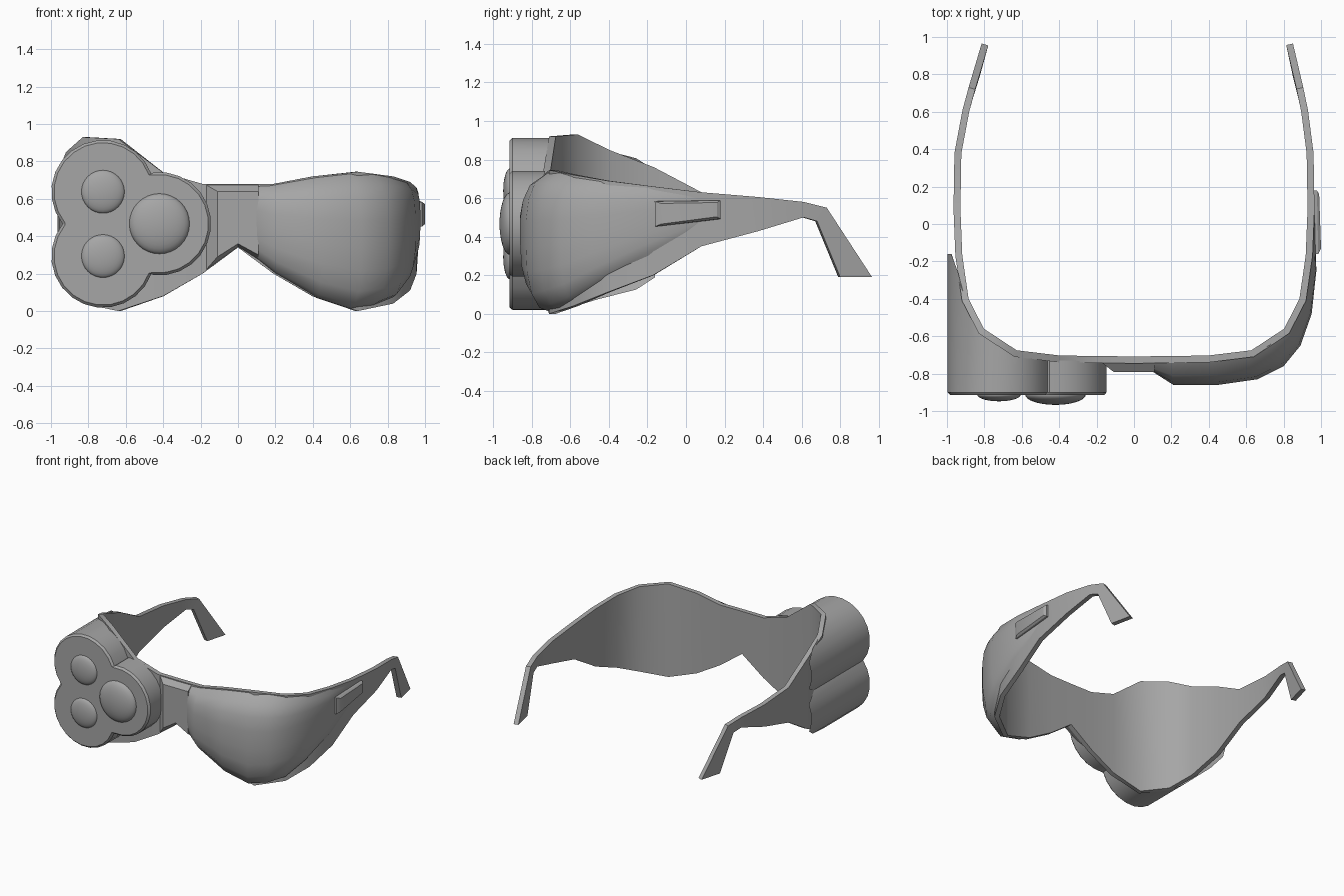
import bpy, bmesh, math
from mathutils import Vector

if "Cube" in bpy.data.objects:
    bpy.data.objects.remove(bpy.data.objects["Cube"])

grey = bpy.data.materials.new("dark_grey")
grey.diffuse_color = (.38, .38, .38, 1)
grey.use_nodes = True
grey.node_tree.nodes["Principled BSDF"].inputs["Base Color"].default_value = grey.diffuse_color

def make(name, verts, faces, angle=30, drop=()):
    """Build a mesh object; faces listed in drop are left open."""
    me = bpy.data.meshes.new(name)
    me.from_pydata(verts, [], faces)
    bm = bmesh.new()
    bm.from_mesh(me)
    bmesh.ops.recalc_face_normals(bm, faces=bm.faces)
    bm.faces.ensure_lookup_table()
    bmesh.ops.delete(bm, geom=[bm.faces[i] for i in drop], context='FACES')
    bm.to_mesh(me)
    bm.free()
    me.materials.append(grey)
    ob = bpy.data.objects.new(name, me)
    bpy.context.collection.objects.link(ob)
    bpy.ops.object.select_all(action='DESELECT')
    ob.select_set(True)
    bpy.context.view_layer.objects.active = ob
    bpy.ops.object.shade_smooth_by_angle(angle=math.radians(angle))
    return ob

def loft(name, rings, angle=30, open_back=False, open_end=False):
    """Skin a list of equal closed rings and cap both ends."""
    n, m = len(rings[0]), len(rings)
    verts = [v for r in rings for v in r]
    faces = [(i*n + j, i*n + (j+1) % n, (i+1)*n + (j+1) % n, (i+1)*n + j)
             for i in range(m-1) for j in range(n)]
    faces += [tuple(range(n)), tuple(range((m-1)*n, m*n))]
    drop = [i*n + n-1 for i in range(m-1)] if open_back else []
    if open_end:
        drop.append(len(faces) - 1)
    return make(name, verts, faces, angle, drop)

def lerp_table(x, table):
    for (a, fa), (b, fb) in zip(table, table[1:]):
        if x <= b:
            return fa + (fb - fa) * max(0, (x - a) / (b - a))
    return table[-1][1]

# Band stations: outer x, outer y, right top, left top, bottom
half = [(.19, -.743, .68, .68, .2), (.4, -.74, .72, .74, .08),
        (.64, -.71, .745, .92, .0), (.83, -.585, .72, .93, .04),
        (.92, -.41, .69, .85, .11), (.955, -.17, .66, .76, .2),
        (.965, .08, .63, .63, .35), (.96, .38, .605, .605, .43),
        (.93, .61, .58, .58, .5)]
# Hooked ear ends: top point, bottom point
hook = [((.905, .73, .55), (.915, .68, .48)), ((.85, .965, .19), (.885, .8, .19))]

def side(s):
    st = [((x, y, tr if s > 0 else tl), (x, y, b)) for x, y, tr, tl, b in half] + hook
    out = []
    for pair in st:
        out.append([Vector((s*p[0] + (0 if s > 0 else .035*max(0, (p[1]-.4)/.56)),
                            p[1], p[2])) for p in pair])
    return out

stations = side(-1)[::-1] + [[Vector((0, -.745, .68)), Vector((0, -.745, .34))]] + side(1)
rings = []
for i, (t, b) in enumerate(stations):
    d = stations[min(i+1, len(stations)-1)][0] - stations[max(i-1, 0)][0]
    inward = Vector((-d.y, d.x, 0)).normalized() * .037
    rings.append([t, b, b + inward, t + inward])
loft("frame_band", rings, 40)

# Bulging right lens cover: base x, y, peak x, y, top, bottom
cover = [(.1, -.744, .1, -.79, .675, .28), (.2, -.743, .21, -.86, .68, .2),
         (.42, -.738, .45, -.86, .72, .07), (.6, -.715, .66, -.83, .74, .01),
         (.72, -.66, .8, -.76, .735, .03), (.82, -.59, .89, -.65, .718, .07),
         (.9, -.45, .95, -.48, .69, .17), (.95, -.2, .975, -.25, .655, .3),
         (.96, .08, .966, .08, .61, .46)]
profile = [(0, 0), (.03, .4), (.13, .75), (.28, .95), (.45, 1), (.65, 1),
           (.8, .88), (.92, .58), (1, 0)]
rings = []
for bx, by, px, py, top, bot in cover:
    rings.append([Vector((bx + (px-bx)*w, by + .01*(w == 0) + (py-by)*w, bot + (top-bot)*t))
                  for t, w in profile])
loft("lens_cover", rings, 50, open_back=True)

# Nose bridge plate with bevelled edges
loft("nose_bridge", [
    [(-.11, -.79, .64), (.11, -.79, .64), (.11, -.79, .3), (0, -.79, .36), (-.11, -.79, .29)],
    [(-.18, -.735, .68), (.11, -.735, .68), (.11, -.735, .27), (0, -.735, .34), (-.18, -.735, .21)]],
    30, open_end=True)

# Three-lobed lens housing, its open back following the band
lobes = [((-.722, .638), 19, 220), ((-.722, .294), 140, 341), ((-.42, .467), -98, 98)]
band_y = [(-1, -.17), (-.955, -.17), (-.92, -.41), (-.83, -.585), (-.64, -.71), (-.4, -.74), (0, -.745)]

def outline(r):
    pts = []
    for (cx, cz), a0, a1 in (lobes[2], lobes[0], lobes[1]):
        for k in range(14):
            a = math.radians(a0 + (a1 - a0) * (k + .08) / 13.16)
            pts.append((cx + r*math.cos(a), cz + r*math.sin(a)))
    return pts

outer, inner = outline(.276), outline(.262)
loft("lens_housing", [[(x, -.915, z) for x, z in inner],
                      [(x, -.9, z) for x, z in outer],
                      [(x, lerp_table(x, band_y) + .01, z) for x, z in outer]],
     30, open_end=True)

# Domed lenses
for name, (c, _, _), r, h in (("upper_small_lens", lobes[0], .116, .036),
                              ("lower_small_lens", lobes[1], .116, .036),
                              ("large_lens", lobes[2], .162, .055)):
    bm = bmesh.new()
    bmesh.ops.create_uvsphere(bm, u_segments=32, v_segments=16, radius=1)
    dome = [(c[0] + v.co.x*r, -.912 - v.co.z*h, c[1] + v.co.y*r) for v in bm.verts]
    faces = [tuple(v.index for v in f.verts) for f in bm.faces]
    bm.free()
    make(name, dome, faces, 60)

# Raised switch on the right temple
loft("temple_switch", [
    [(.95, -.165, .585), (.95, .18, .59), (.95, .18, .49), (.95, -.165, .45)],
    [(.985, -.16, .582), (.978, .178, .587), (.978, .178, .493), (.985, -.16, .453)],
    [(1, -.13, .572), (.99, .16, .577), (.99, .16, .503), (1, -.13, .465)]], 30)
